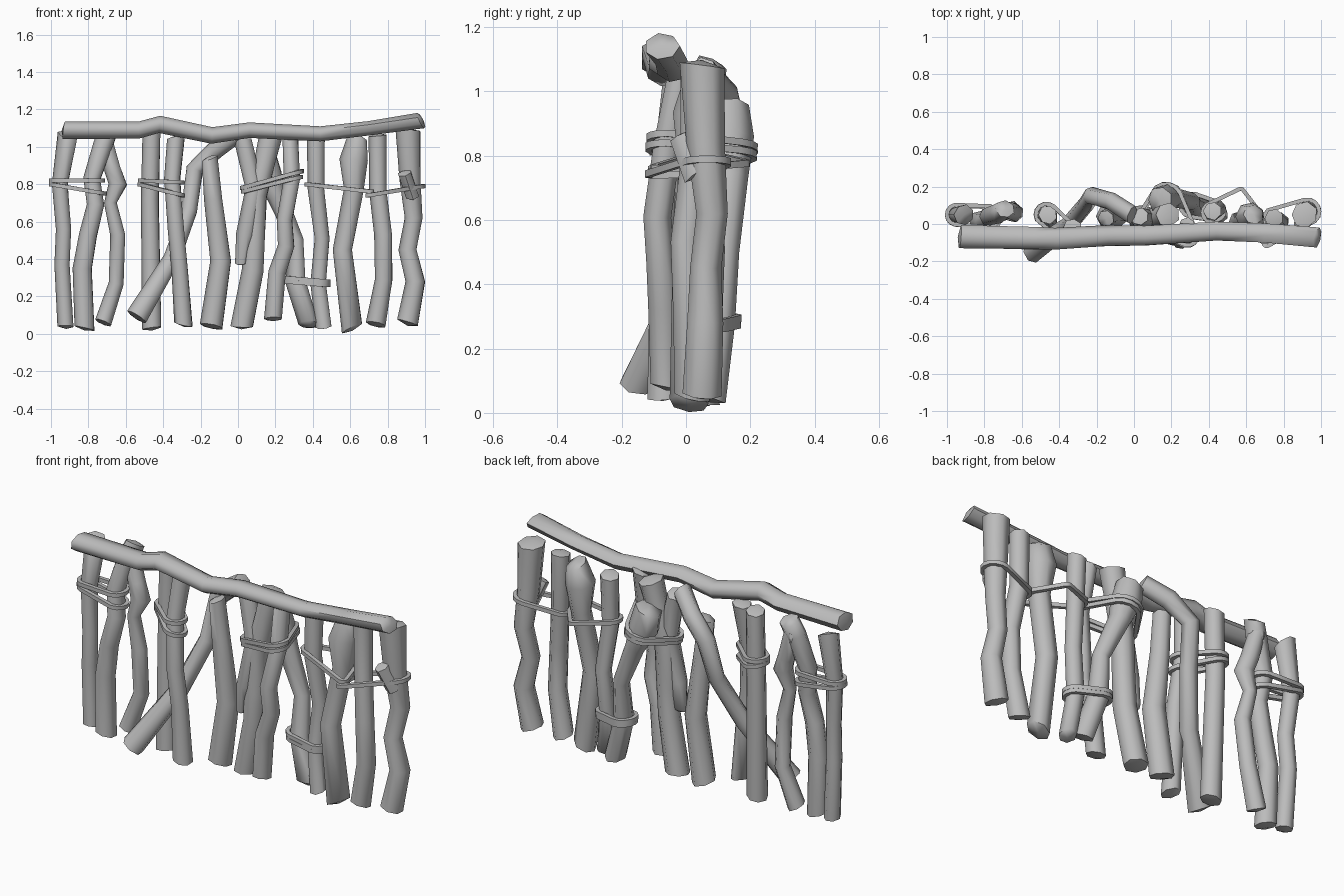
import bpy, bmesh, math, random
from mathutils import Vector

random.seed(7)
cube = bpy.data.objects.get("Cube")
if cube:
    bpy.data.objects.remove(cube, do_unlink=True)

grey = bpy.data.materials.new("weathered grey")
grey.use_nodes = True
colour = (0.5, 0.5, 0.5, 1)
grey.diffuse_color = colour
grey.node_tree.nodes["Principled BSDF"].inputs["Base Color"].default_value = colour


def sweep(name, path, radii, sides, closed=False, flat=1.0, rough=0.0):
    """Tube along a path; open tubes end in a slanted, roughly hewn cut."""
    bm = bmesh.new()
    rings = []
    count = len(path)
    for i, point in enumerate(path):
        if closed:
            along = path[(i + 1) % count] - path[i - 1]
        else:
            along = path[min(i + 1, count - 1)] - path[max(i - 1, 0)]
        along.normalize()
        # steady reference axis avoids twisting
        ref = Vector((0, 0, 1)) if closed or abs(along.x) > 0.9 else Vector((0, 1, 0))
        side = along.cross(ref).normalized()
        up = side.cross(along)
        slant, turn = 0, random.uniform(0, math.tau)
        if not closed and i in (0, count - 1):
            slant = random.uniform(0.1, 0.4)
        ring = []
        for k in range(sides):
            a = math.tau * (k + 0.5) / sides
            r = radii[i] * (1 + random.uniform(-rough, rough))
            spot = point + side * (math.cos(a) * r * flat) + up * (math.sin(a) * r)
            ring.append(bm.verts.new(spot + along * (slant * r * math.cos(a - turn))))
        rings.append(ring)
    pairs = list(zip(rings, rings[1:]))
    if closed:
        pairs.append((rings[-1], rings[0]))
    for a, b in pairs:
        for k in range(sides):
            n = (k + 1) % sides
            bm.faces.new((a[k], a[n], b[n], b[k]))
    if not closed:
        # shallow splintered point on each cut
        for ring, out in ((rings[0], path[0] - path[1]), (rings[-1], path[-1] - path[-2])):
            middle = sum((v.co for v in ring), Vector()) / sides
            tip = bm.verts.new(middle + out.normalized() * radii[0] * 0.25)
            for k in range(sides):
                bm.faces.new((ring[k], ring[(k + 1) % sides], tip))
    bmesh.ops.recalc_face_normals(bm, faces=bm.faces)
    mesh = bpy.data.meshes.new(name)
    bm.to_mesh(mesh)
    bm.free()
    mesh.materials.append(grey)
    obj = bpy.data.objects.new(name, mesh)
    bpy.context.collection.objects.link(obj)
    bpy.ops.object.select_all(action="DESELECT")
    obj.select_set(True)
    bpy.context.view_layer.objects.active = obj
    bpy.ops.object.shade_smooth_by_angle(angle=math.radians(62))


def branch(name, points, sides=7, flat=1.0):
    """Points are x, y, z, radius in hundredths, from one end to the other."""
    path = [Vector(p[:3]) / 100 for p in points]
    sweep(name, path, [p[3] / 100 for p in points], sides, flat=flat, rough=0.05)
    return points


def section(points, z):
    """Centre and radius of a stake at height z."""
    for a, b in zip(points, points[1:]):
        if b[2] <= z <= a[2]:
            t = (a[2] - z) / (a[2] - b[2])
            return [a[i] + (b[i] - a[i]) * t for i in (0, 1, 3)]


def tie(name, stakes, z0, z1, pegs=()):
    """Cord pulled tight round stakes (and loose pegs), sloping from z0 to z1."""
    discs = [section(s, (z0 + z1) / 2) for s in stakes] + list(pegs)
    loop = []
    for k in range(14):
        a = math.tau * k / 14
        c, s = math.cos(a), math.sin(a)
        x, y, r = max(discs, key=lambda d: d[0] * c + d[1] * s + d[2])
        loop.append((x + (r + 0.8) * c, y + (r + 0.8) * s))
    low, high = min(p[0] for p in loop), max(p[0] for p in loop)
    path = [Vector((x, y, z0 + (z1 - z0) * (x - low) / (high - low))) / 100 for x, y in loop]
    sweep(name, path, [0.015] * len(path), 4, closed=True)


# Crooked top rail
branch("top_rail", [(-93, -7, 109, 5), (-53, -8, 109, 4.8), (-42, -8, 112, 4.8),
                    (-14, -6.5, 106, 4.5), (6, -6.5, 109, 4.3), (44, -4, 107, 4),
                    (70, -5, 110, 4), (98, -7.5, 114, 4.3)], flat=1.3)

# Upright stakes, from the right-hand end to the left-hand end
end_right = branch("end_stake_right", [
    (-91, 5, 106, 5.5), (-95, 5, 80, 4.5), (-93, 3, 56, 4.2), (-94, 4, 37, 4.2), (-92, 3, 4, 4.5)])
leaning = branch("leaning_stake", [
    (-69, 8, 109, 5), (-72, 6, 101, 5.5), (-78, 4, 83, 5), (-76, 2, 69, 5),
    (-80, 1, 53, 5), (-83, 2, 35, 5.2), (-82, 1, 3, 5.5)])
branch("knobbly_stake", [
    (-71, 8, 104, 4), (-67, 7, 88, 4.8), (-64, 6, 80, 5), (-68, 6, 70, 3.5),
    (-64, 5, 53, 4.2), (-65, 8, 27, 4.2), (-72, 6, 6, 4.8)])
straight = branch("straight_stake", [(-46, 5, 107, 5), (-47, 5, 72, 5), (-46, 3, 3, 5.3)])
tied = branch("tied_stake", [
    (-33, -2, 105, 5), (-35, -5, 83, 4.5), (-33, -8, 55, 4.5), (-31, -7, 35, 4.5), (-29, -7, 5, 5)])
branch("diagonal_stake", [
    (-1, 5, 106, 5), (-12, 12, 98, 5), (-23, 15, 88, 4.8), (-26, 10, 66, 4.5),
    (-35, -1, 40, 4.8), (-54, -15, 9, 6)])
branch("short_stake", [(-15, 3, 94, 4.5), (-13, 4, 72, 5), (-9, 4, 39, 6), (-14, 4, 4, 6.5)])
middle = branch("middle_stake", [
    (18, 5, 107, 6.5), (15, 4, 94, 6), (10, 3, 74, 6), (9, 3, 50, 6), (8, 3, 34, 6), (2, 4, 4, 6.3)])
side_branch = branch("middle_side_branch", [
    (3, 4, 103, 5), (9, 2, 78, 5), (4, 1, 53, 5), (2, 2, 38, 3.5)])
front = branch("front_stake", [
    (28, -1, 107, 4.5), (29, -6, 83, 4.5), (25, -9, 61, 4.5), (26, -8, 47, 4.5),
    (21, -7, 33, 5), (19, -6, 8, 5)])
club = branch("club_stake", [
    (14, 13, 95, 7), (16, 13, 85, 8), (21, 14, 73, 5.5), (31, 12, 50, 4.5),
    (31, 10, 28, 5.5), (38, 7, 5, 5.5)])
slim = branch("slim_stake", [
    (42, 7, 104, 5), (42, 6, 77, 4.5), (45, 8, 51, 4.2), (43, 7, 27, 4.5), (46, 5, 4, 4.5)])
flared = branch("flared_stake", [
    (64, 5, 104, 5.5), (62, 4, 93, 8), (62, 3, 77, 5.5), (56, 1, 45, 5.5), (61, 1, 3, 6)])
crooked = branch("crooked_stake", [
    (75, 3, 106, 5), (75, 3, 77, 4.8), (78, 0, 53, 5), (78, 1, 29, 5), (74, 2, 5, 5.5)])
end_left = branch("end_stake_left", [
    (91, 5, 108, 7), (92, 6, 83, 6), (94, 8, 62, 5), (91, 6, 45, 5), (95, 6, 28, 5.5), (91, 5, 6, 6)])
branch("end_stake_stub", [(93, 3, 74, 4), (89, -1, 86, 4)], sides=6)

# Cord lashings
tie("right_tie_upper", [end_right, leaning], 82, 82)
tie("right_tie_lower", [end_right, leaning], 80, 75)
tie("inner_tie_upper", [straight, tied], 82, 81)
tie("inner_tie_lower", [straight, tied], 80, 74)
tie("middle_tie_upper", [side_branch, middle, front, club], 78, 87)
tie("middle_tie_lower", [side_branch, middle, front, club], 76, 84)
tie("slim_tie", [slim, flared], 80, 76, [(57, 17, 1), (70, -8, 1)])
tie("left_tie", [crooked, end_left], 74, 79, [(71, -10, 1)])
tie("low_tie_upper", [club, slim], 30, 28)
tie("low_tie_lower", [club, slim], 28, 26)
